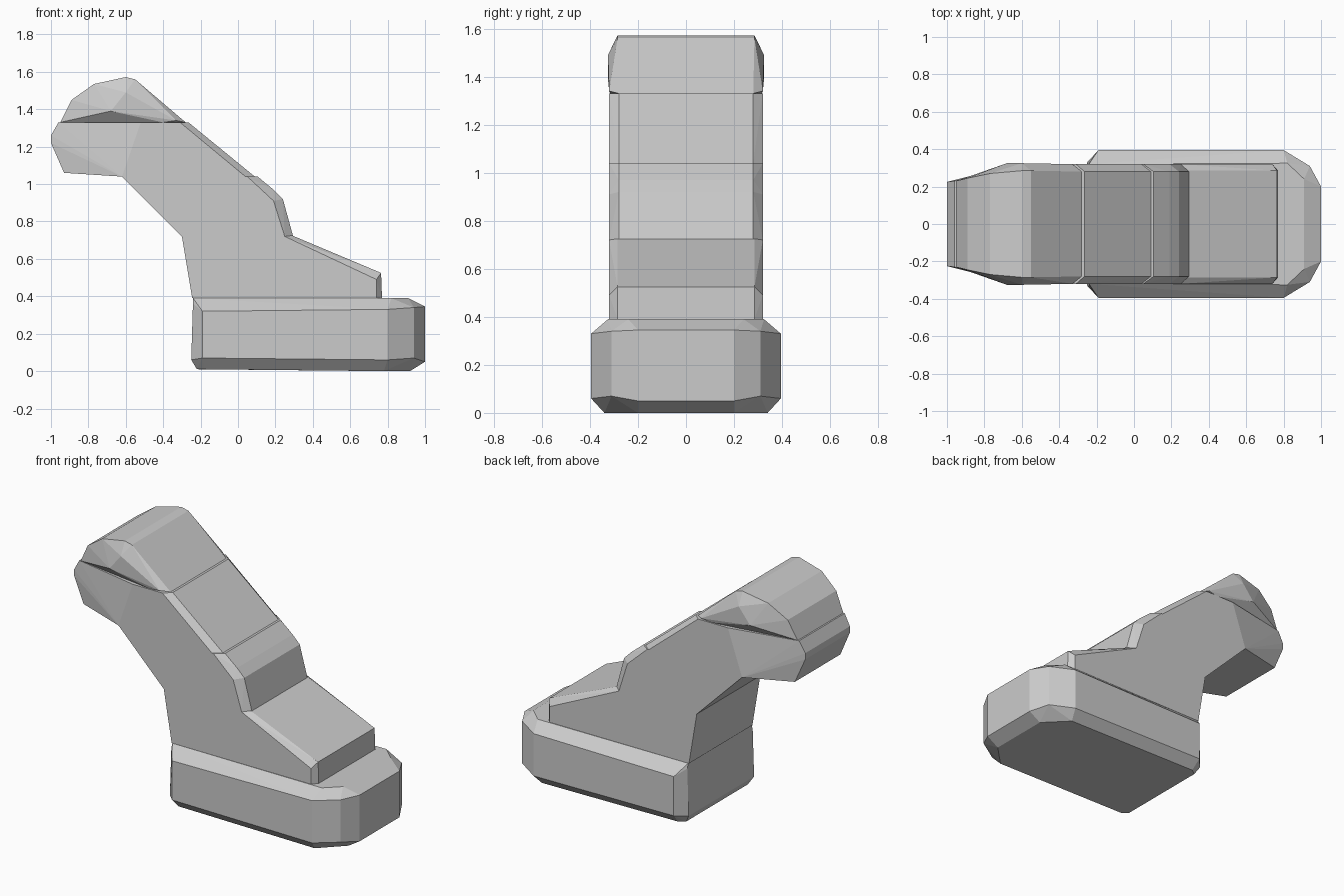
import bpy, bmesh


def hull_part(name, points):
    """Convex block from (x, z, half_width) points mirrored across y = 0."""
    bm = bmesh.new()
    for x, z, w in points:
        for side in (-1, 1):
            bm.verts.new((x, side * w, z))
    res = bmesh.ops.convex_hull(bm, input=bm.verts[:])
    unused = [v for v in bm.verts if not v.link_faces]
    bmesh.ops.delete(bm, geom=unused, context='VERTS')
    bmesh.ops.dissolve_limit(bm, angle_limit=0.02, verts=bm.verts[:], edges=bm.edges[:])
    bmesh.ops.recalc_face_normals(bm, faces=bm.faces[:])
    mesh = bpy.data.meshes.new(name)
    bm.to_mesh(mesh)
    bm.free()
    obj = bpy.data.objects.new(name, mesh)
    bpy.context.collection.objects.link(obj)
    return obj


# Chamfered sole block with a rounded toe
hull_part("sole", [
    (-0.22, 0.01, 0.31), (-0.18, 0.01, 0.34), (0.78, 0.0, 0.34), (0.92, 0.0, 0.20),
    (-0.25, 0.06, 0.33), (-0.19, 0.07, 0.395), (0.80, 0.06, 0.395), (0.94, 0.07, 0.31), (1.0, 0.05, 0.20),
    (-0.24, 0.36, 0.33), (-0.19, 0.32, 0.395), (0.80, 0.33, 0.395), (0.94, 0.34, 0.31), (1.0, 0.345, 0.20),
    (-0.24, 0.39, 0.32), (0.82, 0.39, 0.325), (0.91, 0.39, 0.24),
])

# Sloping top of the foot
hull_part("instep", [
    (-0.245, 0.39, 0.32), (-0.30, 0.72, 0.32), (0.25, 0.72, 0.32),
    (0.74, 0.49, 0.32), (0.74, 0.39, 0.32), (0.77, 0.39, 0.285),
    (0.765, 0.525, 0.285), (0.29, 0.725, 0.285),
])

# Ankle block with a bent front
hull_part("ankle", [
    (-0.30, 0.72, 0.32), (-0.62, 1.04, 0.32), (0.05, 1.04, 0.32),
    (0.19, 0.91, 0.32), (0.25, 0.72, 0.32),
    (0.295, 0.72, 0.28), (0.24, 0.92, 0.28), (0.19, 0.97, 0.28), (0.105, 1.04, 0.28),
])

# Leaning shin with a tapered back
hull_part("shin", [
    (-0.62, 1.04, 0.32), (-0.52, 1.33, 0.32), (-0.31, 1.33, 0.32), (0.04, 1.04, 0.32),
    (0.09, 1.04, 0.28), (-0.265, 1.33, 0.28),
    (-0.93, 1.06, 0.23), (-1.0, 1.22, 0.225), (-1.0, 1.26, 0.225), (-0.96, 1.33, 0.23),
])

# Rounded upper cap
hull_part("upper_cap", [
    (-0.95, 1.33, 0.23), (-0.40, 1.33, 0.315), (-0.33, 1.34, 0.32), (-0.28, 1.33, 0.28),
    (-0.89, 1.45, 0.245), (-0.77, 1.535, 0.27), (-0.60, 1.572, 0.285), (-0.55, 1.56, 0.285),
    (-0.68, 1.39, 0.325), (-0.60, 1.49, 0.325),
])
